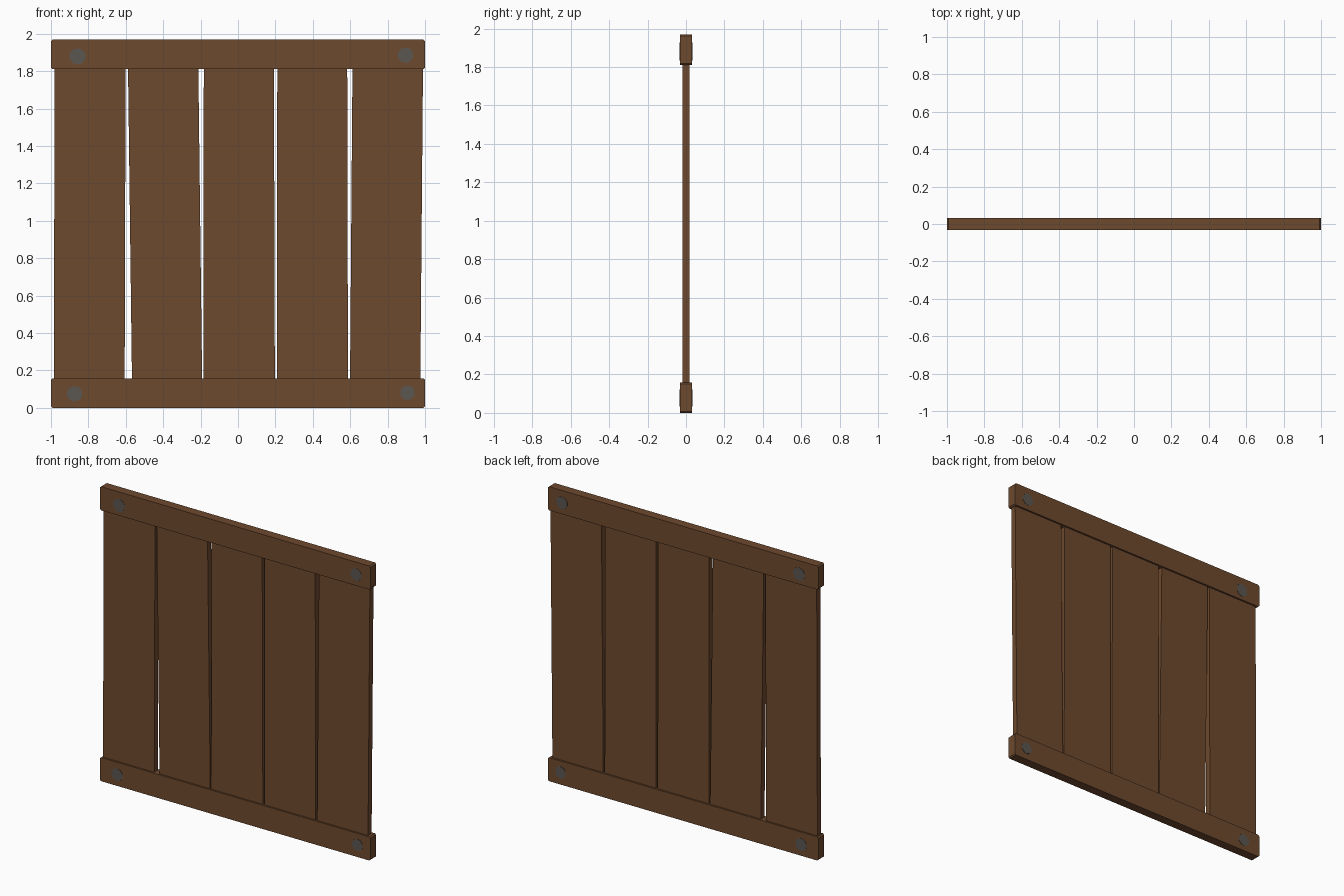
import bpy, bmesh, math
from mathutils import Matrix

if "Cube" in bpy.data.objects:
    bpy.data.objects.remove(bpy.data.objects["Cube"])


def material(name, rgb):
    m = bpy.data.materials.new(name)
    m.diffuse_color = (*rgb, 1)
    m.use_nodes = True
    m.node_tree.nodes["Principled BSDF"].inputs["Base Color"].default_value = m.diffuse_color
    return m


WOOD = material("brown wood", (0.155, 0.067, 0.027))
IRON = material("grey iron", (0.105, 0.092, 0.080))


def finish(name, bm, mat):
    bmesh.ops.recalc_face_normals(bm, faces=bm.faces)
    me = bpy.data.meshes.new(name)
    bm.to_mesh(me)
    bm.free()
    me.materials.append(mat)
    ob = bpy.data.objects.new(name, me)
    bpy.context.collection.objects.link(ob)
    return ob


def slab(name, outline, half_depth, mat):
    """Extrude an x-z outline symmetrically along y."""
    bm = bmesh.new()
    face = bm.faces.new([bm.verts.new((x, -half_depth, z)) for x, z in outline])
    new = bmesh.ops.extrude_face_region(bm, geom=[face])["geom"]
    bmesh.ops.translate(bm, vec=(0, 2 * half_depth, 0),
                        verts=[v for v in new if isinstance(v, bmesh.types.BMVert)])
    return finish(name, bm, mat)


# Slightly tilted planks: x edges at z = 0.16 and z = 1.81
planks = [(-0.985, -0.606, -0.980, -0.601),
          (-0.567, -0.192, -0.588, -0.212),
          (-0.185, 0.197, -0.183, 0.192),
          (0.208, 0.588, 0.210, 0.584),
          (0.599, 0.975, 0.612, 0.989)]
for i, (bl, br, tl, tr) in enumerate(planks):
    def at(b, t, z):
        return (b + (t - b) * (z - 0.16) / 1.65, z)
    z0, z1 = 0.05, 1.92
    slab(f"plank_{i + 1}", [at(bl, tl, z0), at(br, tr, z0), at(br, tr, z1), at(bl, tl, z1)],
         0.019, WOOD)

# Top and bottom rails with small clipped corners
c = 0.008
for name, z0, z1 in (("bottom_rail", 0, 0.158), ("top_rail", 1.811, 1.969)):
    slab(name, [(-1 + c, z0), (1 - c, z0), (1, z0 + c), (1, z1 - c),
                (1 - c, z1), (-1 + c, z1), (-1, z1 - c), (-1, z0 + c)], 0.031, WOOD)

# Bolts passing through the rails, showing on both sides
for i, (x, z, r) in enumerate([(-0.858, 1.879, 0.044), (0.896, 1.886, 0.042),
                               (-0.873, 0.075, 0.042), (0.906, 0.081, 0.040)]):
    bm = bmesh.new()
    bmesh.ops.create_cone(bm, cap_ends=True, segments=10, radius1=r, radius2=r, depth=0.066,
                          matrix=Matrix.Translation((x, 0, z)) @ Matrix.Rotation(math.pi / 2, 4, 'X'))
    finish(f"bolt_{i + 1}", bm, IRON)
